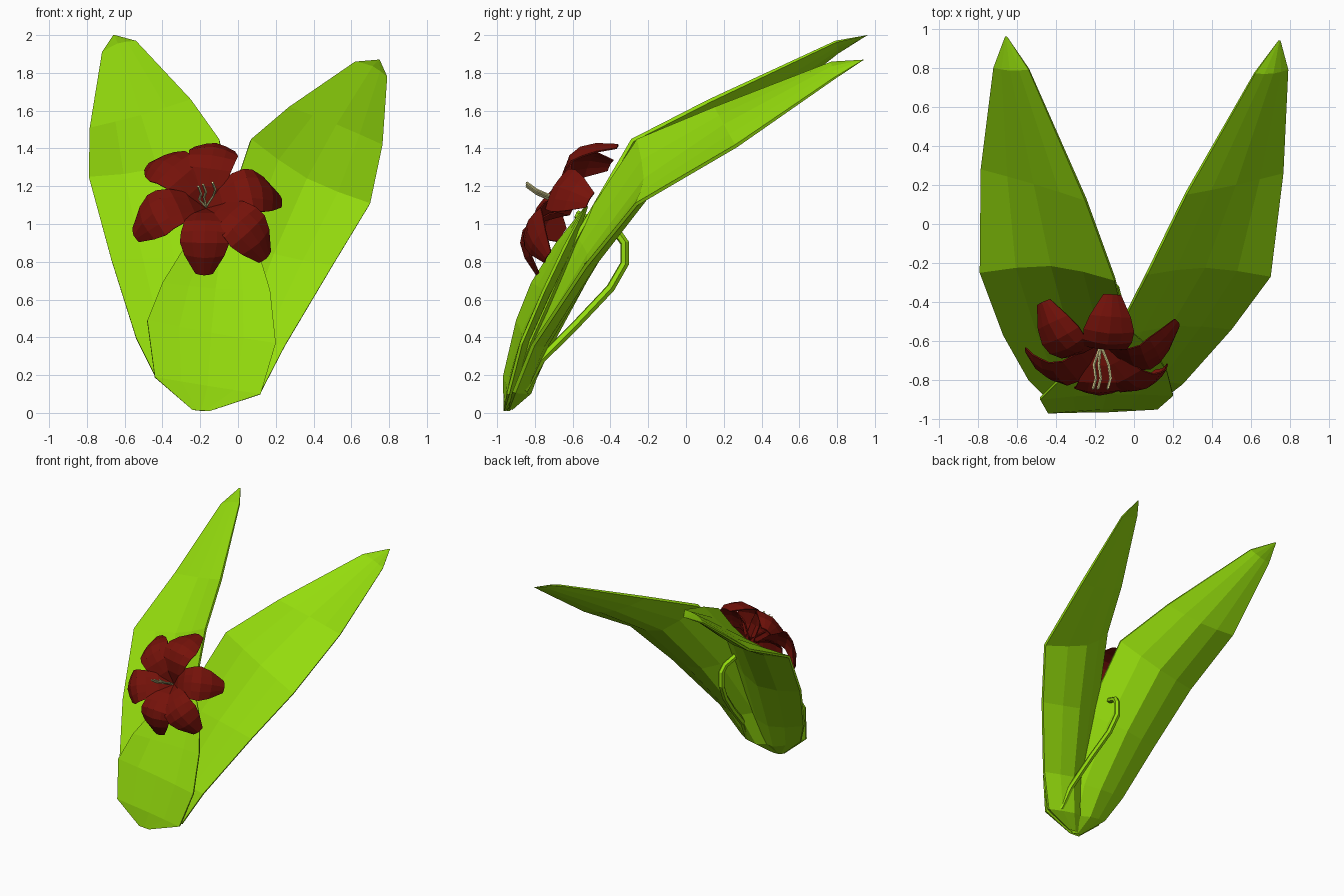
import bpy
from mathutils import Vector as V

if "Cube" in bpy.data.objects:
    bpy.data.objects.remove(bpy.data.objects["Cube"])


def material(name, rgb):
    m = bpy.data.materials.new(name)
    m.diffuse_color = (*rgb, 1)
    m.use_nodes = True
    m.node_tree.nodes["Principled BSDF"].inputs["Base Color"].default_value = m.diffuse_color
    return m


GREEN = material("leaf_green", (0.30, 0.72, 0.004))
RED = material("petal_red", (0.18, 0.006, 0.003))
CREAM = material("stamen_cream", (0.85, 0.80, 0.36))


def sheet(name, rows, mat, thick=0):
    """Flat-shaded skin over rows of points, optionally thickened."""
    n = len(rows[0])
    verts = [p for r in rows for p in r]
    faces = [(i * n + j, i * n + j + 1, (i + 1) * n + j + 1, (i + 1) * n + j)
             for i in range(len(rows) - 1) for j in range(n - 1)]
    me = bpy.data.meshes.new(name)
    me.from_pydata(verts, [], faces)
    me.materials.append(mat)
    ob = bpy.data.objects.new(name, me)
    bpy.context.collection.objects.link(ob)
    if thick:
        s = ob.modifiers.new("thickness", 'SOLIDIFY')
        s.thickness, s.offset = thick, 0


def leaf(name, left, right, depth, thick=0.075):
    """Fleshy leaf: bowed front face, fuller back face, thin rim."""
    left, right = [V(p) for p in left], [V(p) for p in right]
    mids = [(a + b) / 2 for a, b in zip(left, right)]
    last = len(mids) - 1
    rows = []
    for i, (a, b, d) in enumerate(zip(left, right, depth)):
        tangent = mids[min(i + 1, last)] - mids[max(i - 1, 0)]
        n = (b - a).cross(tangent).normalized()
        if n.y < 0:
            n = -n
        body = thick * min(1, (b - a).length / .35)
        rim = body * .25
        front = [a.lerp(b, t) + n * d * (1 - abs(2 * t - 1) ** 1.5)
                 for t in (0, .25, .5, .75, 1)]
        back = [p + n * k for p, k in zip(front, (rim, body * .75, body, body * .75, rim))]
        rows.append(front + back[::-1] + front[:1])
    sheet(name, rows, GREEN)


def tube(name, pts, radius, mat, res=1):
    cu = bpy.data.curves.new(name, 'CURVE')
    cu.dimensions = '3D'
    cu.bevel_depth, cu.bevel_resolution, cu.use_fill_caps = radius, res, True
    sp = cu.splines.new('POLY')
    sp.points.add(len(pts) - 1)
    for p, co in zip(sp.points, pts):
        p.co = (*co, 1)
    sp.use_smooth = False
    cu.materials.append(mat)
    ob = bpy.data.objects.new(name, cu)
    bpy.context.collection.objects.link(ob)


# Two long leaves and the short front leaf
leaf("left_leaf",
     [(-.24, -.95, .02), (-.44, -.90, .20), (-.54, -.80, .40), (-.67, -.57, .81),
      (-.79, -.25, 1.25), (-.785, .28, 1.51), (-.72, .80, 1.91), (-.66, .96, 2.0)],
     [(-.16, -.95, .01), (-.03, -.93, .12), (.01, -.84, .38), (-.02, -.61, .90),
      (-.10, -.29, 1.45), (-.25, .12, 1.66), (-.54, .79, 1.97), (-.65, .96, 2.0)],
     [0, .03, .04, .06, .08, .01, -.02, 0])
leaf("right_leaf",
     [(-.22, -.94, .02), (-.26, -.92, .15), (-.20, -.84, .45), (-.10, -.59, .95),
      (.07, -.26, 1.45), (.27, .15, 1.62), (.62, .77, 1.86), (.74, .94, 1.87)],
     [(-.12, -.94, .02), (.12, -.92, .11), (.25, -.82, .36), (.50, -.54, .78),
      (.70, -.27, 1.11), (.765, .26, 1.42), (.79, .79, 1.78), (.75, .94, 1.87)],
     [0, .03, .04, .05, .06, -.01, -.02, 0])
leaf("front_leaf",
     [(-.24, -.965, .015), (-.44, -.97, .19), (-.48, -.90, .49), (-.40, -.82, .69),
      (-.27, -.69, .90), (-.12, -.53, 1.10)],
     [(-.15, -.965, .01), (.12, -.95, .10), (.20, -.88, .37), (.17, -.76, .65),
      (.10, -.65, .88), (-.04, -.53, 1.10)],
     [0, .01, .02, .03, .02, 0], 0.06)

# Flower stalk, looping behind the leaves to the bloom
tube("flower_stalk",
     [(.03, -.86, .12), (.01, -.77, .28), (-.03, -.57, .48), (-.08, -.40, .66),
      (-.10, -.325, .79), (-.10, -.325, .90), (-.11, -.36, .95), (-.17, -.58, 1.05)],
     0.024, GREEN)

# Six petals curving from the throat out to their tips
THROAT = V((-.17, -.60, 1.08))
AXIS = V((0, -.87, .49))
TIPS = [(-.11, -.36, 1.42), (-.47, -.40, 1.32), (-.55, -.66, .94),
        (-.18, -.79, .73), (.15, -.74, .82), (.23, -.51, 1.13)]
WIDTHS = [.04, .085, .11, .125, .13, .105, .045]
for k, tip in enumerate(TIPS):
    tip = V(tip)
    out = tip - THROAT
    ctrl = THROAT + AXIS * .35 + out * .65
    side = AXIS.cross(out).normalized()
    rows = []
    for i, w in enumerate(WIDTHS):
        t = i / (len(WIDTHS) - 1)
        p = THROAT * (1 - t) ** 2 + ctrl * 2 * t * (1 - t) + tip * t * t
        tangent = (ctrl - THROAT) * (1 - t) + (tip - ctrl) * t
        face = tangent.cross(side).normalized()
        droop = .3 * w * min(1, max(0, t - .2) * 2)
        rows.append([p + side * w * s - face * droop * abs(s) ** 1.5
                     for s in (-1, -.5, 0, .5, 1)])
    sheet(f"petal_{k + 1}", rows, RED, 0.008)

# Three fine stamens
for k, (x, dz) in enumerate([(-.205, -.01), (-.18, 0), (-.13, .01)]):
    tube(f"stamen_{k + 1}",
         [(-.17, -.62, 1.09), (x, -.72, 1.14 + dz), (x + .01, -.79, 1.17 + dz),
          (x - .005, -.845, 1.21 + dz)], 0.007, CREAM, 0)
